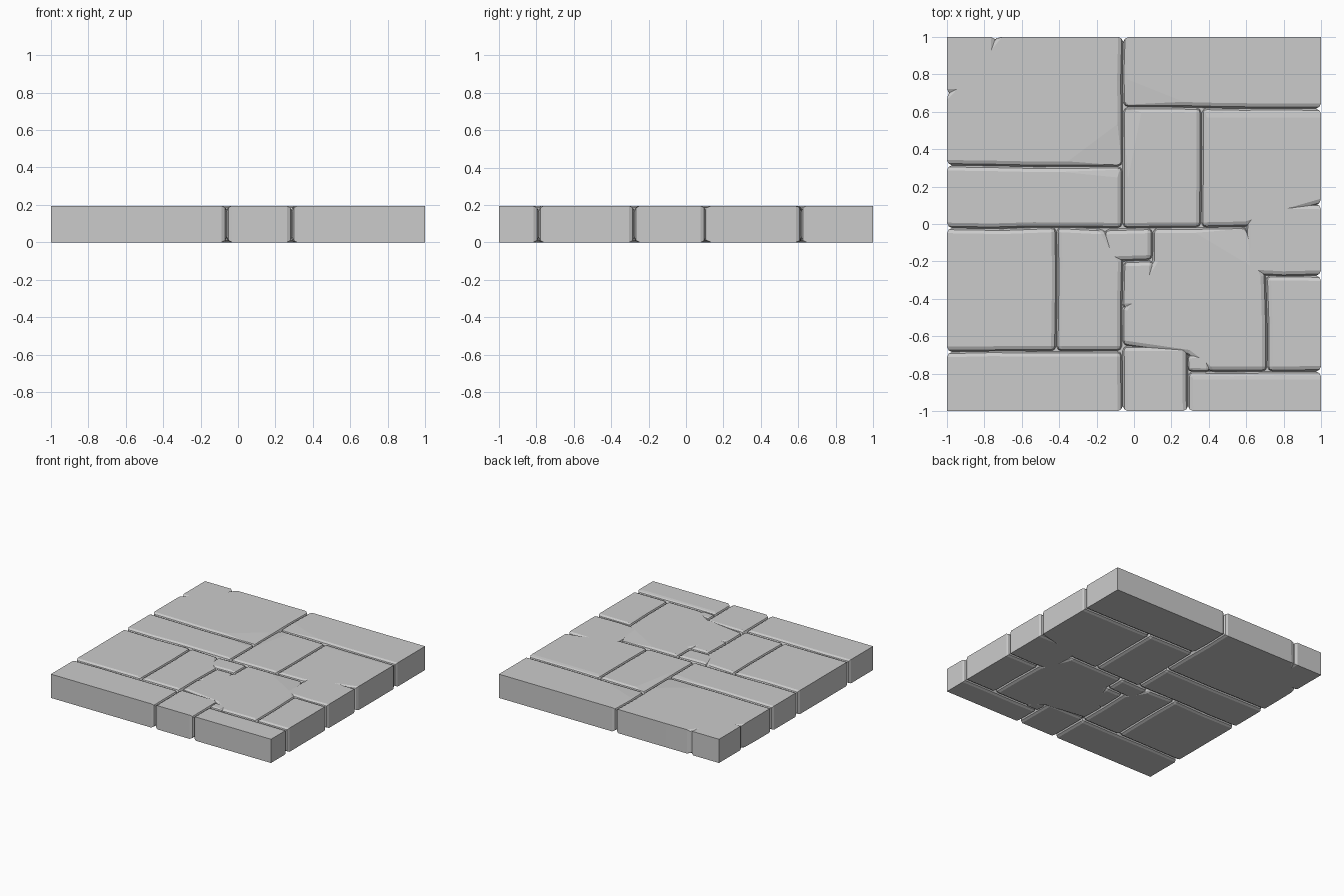
import bpy, bmesh
from mathutils import Vector, noise

if "Cube" in bpy.data.objects:
    bpy.data.objects.remove(bpy.data.objects["Cube"])

TOP = 0.195
BEVEL = 0.028

# Paving stones as rectangles x0, y0, x1, y1; later stones cut into earlier ones
STONES = {
    "upper_left_stone": (-1, .31, -.06, 1),
    "corner_stone": (-1, .69, -.73, 1),
    "left_strip_stone": (-1, -.02, -.06, .31),
    "upper_right_stone": (-.06, .62, 1, 1),
    "middle_stone": (-.06, -.02, .36, .62),
    "right_stone": (.36, -.02, 1, .62),
    "large_stone": (-.06, -.79, .71, -.02),
    "lower_right_stone": (.71, -.79, 1, -.02),
    "right_edge_stone": (.6, -.275, 1, .11),
    "left_stone": (-1, -.68, -.41, -.02),
    "tall_stone": (-.41, -.68, -.06, -.02),
    "small_upper_stone": (-.16, -.195, .1, -.02),
    "small_lower_stone": (-.06, -.45, .11, -.195),
    "bottom_left_stone": (-1, -1, -.06, -.68),
    "bottom_middle_stone": (-.06, -1, .285, -.65),
    "bottom_right_stone": (.285, -1, 1, -.79),
    "tiny_stone": (.285, -.79, .4, -.7),
}

# Shallow worn facets: x, y on the facet's edge, downhill direction, slope
WORN = {
    "upper_left_stone": (-.2, .45, .6, -.8, .06),
    "left_strip_stone": (-.3, .27, .1, 1, .12),
    "upper_right_stone": (.15, .7, -.4, -1, .06),
    "middle_stone": (0, .4, -1, .2, .12),
    "right_stone": (.6, .57, 0, 1, .12),
    "large_stone": (.5, -.15, .6, 1, .06),
    "bottom_right_stone": (.6, -.83, 0, 1, .15),
}

XS = sorted({r[i] for r in STONES.values() for i in (0, 2)})
YS = sorted({r[i] for r in STONES.values() for i in (1, 3)})


def owner(x, y):
    """Name of the last stone laid over this spot."""
    return [n for n, r in STONES.items() if r[0] < x < r[2] and r[1] < y < r[3]][-1]


def wobble(p):
    """Hand-cut irregularity that leaves the straight outer border alone."""
    n = noise.noise_vector(Vector((p.x * 4, p.y * 4, 3.7))) * .012
    return [c if abs(c) > .999 else c + n[i] for i, c in enumerate(p.xy)]


def outline(name):
    """Merge the grid cells a stone owns and return its uneven outline."""
    bm = bmesh.new()
    for x0, x1 in zip(XS, XS[1:]):
        for y0, y1 in zip(YS, YS[1:]):
            if owner((x0 + x1) / 2, (y0 + y1) / 2) == name:
                bm.faces.new([bm.verts.new((x, y, 0)) for x, y in
                              ((x0, y0), (x1, y0), (x1, y1), (x0, y1))])
    bmesh.ops.remove_doubles(bm, verts=bm.verts, dist=1e-4)
    if len(bm.faces) > 1:
        bmesh.ops.dissolve_faces(bm, faces=bm.faces[:], use_verts=True)
    pts = [v.co.copy() for v in bm.faces[:][0].verts]
    bm.free()
    # Keep true corners only, then split the long sides evenly
    corners = [p for i, p in enumerate(pts)
               if abs((p - pts[i - 1]).normalized().cross(
                   (pts[(i + 1) % len(pts)] - p).normalized()).z) > .1]
    out = []
    for a, b in zip(corners, corners[1:] + corners[:1]):
        steps = max(1, round((b - a).length / .25))
        out += [wobble(a.lerp(b, k / steps)) for k in range(steps)]
    return out


def on_border(v):
    """Set of sheet sides this vertex lies on."""
    return {(i, v.co[i] > 0) for i in (0, 1) if abs(v.co[i]) > .999}


def make_object(name, bm):
    bmesh.ops.recalc_face_normals(bm, faces=bm.faces)
    mesh = bpy.data.meshes.new(name)
    bm.to_mesh(mesh)
    bm.free()
    bpy.context.collection.objects.link(bpy.data.objects.new(name, mesh))


def make_stone(name):
    bm = bmesh.new()
    face = bm.faces.new([bm.verts.new((x, y, 0)) for x, y in outline(name)])
    ext = bmesh.ops.extrude_face_region(bm, geom=[face], use_keep_orig=True)
    for v in ext["geom"]:
        if isinstance(v, bmesh.types.BMVert):
            v.co.z = TOP
    bmesh.ops.recalc_face_normals(bm, faces=bm.faces)

    # Chamfer the joints, keeping the outer rim of the sheet crisp
    chosen = []
    for e in bm.edges:
        a, b = e.verts
        if abs(a.co.z - b.co.z) > .1:
            if e.calc_face_angle(0) > .6 and len(on_border(a)) < 2:
                chosen.append(e)
        elif not (on_border(a) & on_border(b)):
            chosen.append(e)
    size = .018 if name == "tiny_stone" else BEVEL
    bmesh.ops.bevel(bm, geom=chosen, offset=size, segments=2, profile=.45,
                    affect='EDGES', clamp_overlap=True)

    # Slice off the worn facet
    if name in WORN:
        x, y, dx, dy, slope = WORN[name]
        d = Vector((dx, dy)).normalized() * slope
        cut = bmesh.ops.bisect_plane(
            bm, geom=bm.verts[:] + bm.edges[:] + bm.faces[:], dist=1e-5,
            plane_co=(x, y, TOP), plane_no=(d.x, d.y, 1), clear_outer=True)
        edges = [e for e in cut["geom_cut"] if isinstance(e, bmesh.types.BMEdge)]
        bmesh.ops.holes_fill(bm, edges=edges)
    make_object(name, bm)


for stone in STONES:
    make_stone(stone)

# Mortar core closing the joints between stones
core = bmesh.new()
bmesh.ops.create_cube(core, size=1)
bmesh.ops.scale(core, vec=(1.95, 1.95, TOP - .06), verts=core.verts)
bmesh.ops.translate(core, vec=(0, 0, TOP / 2), verts=core.verts)
make_object("mortar_core", core)
